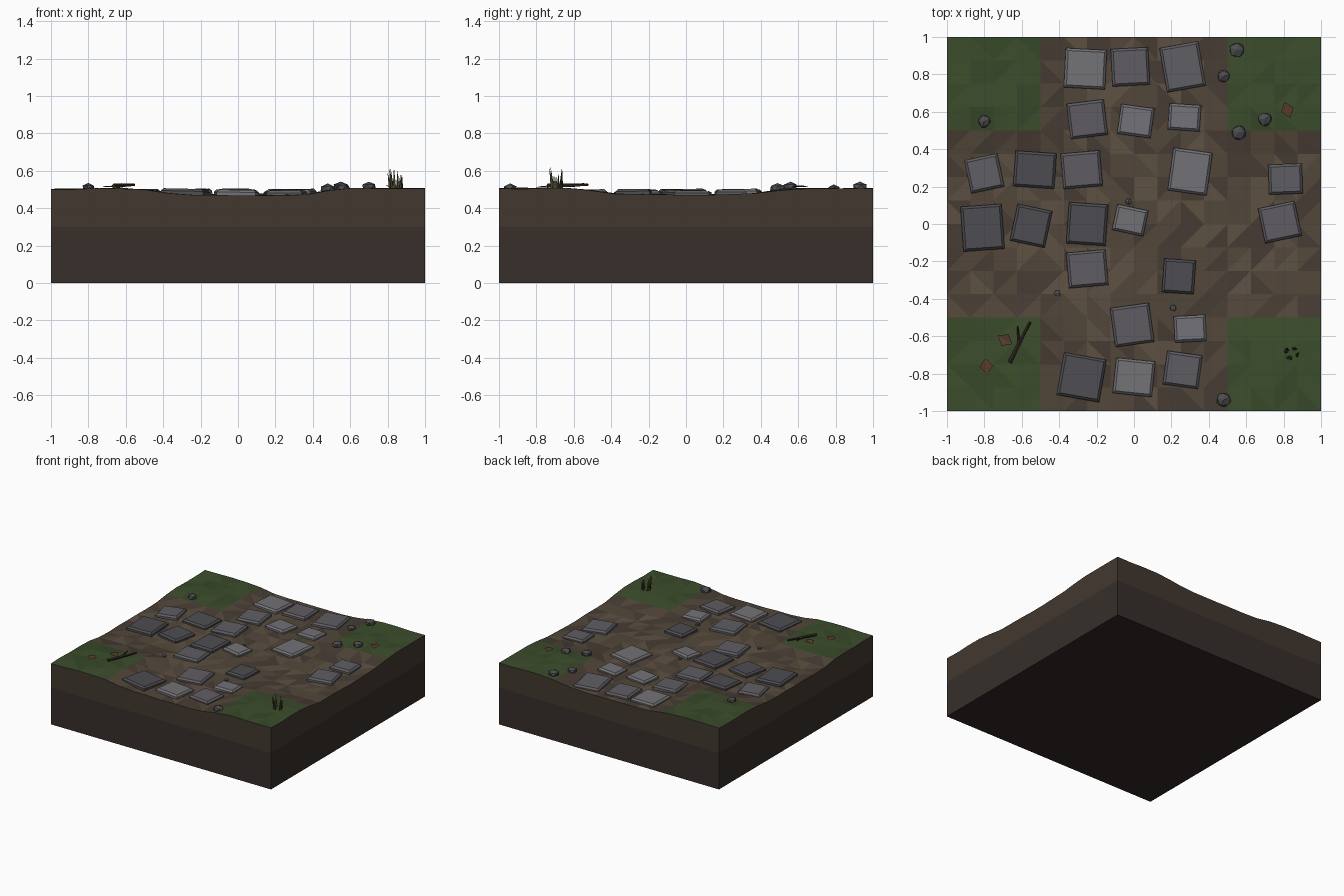
import bpy, bmesh, math, random
from mathutils import Matrix, Vector

if "Cube" in bpy.data.objects:
    bpy.data.objects.remove(bpy.data.objects["Cube"])

random.seed(7)


def mat(name, r, g, b):
    m = bpy.data.materials.new(name)
    m.diffuse_color = (r, g, b, 1)
    m.use_nodes = True
    m.node_tree.nodes["Principled BSDF"].inputs["Base Color"].default_value = m.diffuse_color
    return m


GRASS = [mat("grass_a", .045, .075, .025), mat("grass_b", .038, .065, .022)]
DIRT = [mat("dirt_dark", .062, .046, .033), mat("dirt_mid", .085, .062, .042),
        mat("dirt_light", .108, .08, .054)]
WALL = [mat("topsoil", .055, .040, .028), mat("subsoil", .038, .028, .023),
        mat("underside", .03, .022, .018)]
STONE = [mat("stone_dark", .075, .073, .083), mat("stone_mid", .115, .11, .125),
         mat("stone_light", .17, .17, .185)]
PEBBLE = mat("pebble", .075, .075, .082)
LEAF = mat("dry_leaf", .10, .045, .025)
TWIG = mat("twig_bark", .035, .024, .016)
BLADE = mat("dry_grass", .055, .055, .025)


def finish(bm, name, mats):
    me = bpy.data.meshes.new(name)
    bm.to_mesh(me)
    bm.free()
    for m in mats:
        me.materials.append(m)
    ob = bpy.data.objects.new(name, me)
    bpy.context.collection.objects.link(ob)
    return ob


def height(x, y):
    # crossing paths are sunk between four raised grass corners
    t = max(0, min(1, (min(abs(x), abs(y)) - .3) / .3))
    t = t * t * (3 - 2 * t)
    wave = .004 * math.sin(5 * x + 1) * math.cos(4 * y + .5)
    return .473 + .031 * t + wave


# ground block: uneven top, two soil bands, flat underside
bm = bmesh.new()
bmesh.ops.create_grid(bm, x_segments=16, y_segments=16, size=1)
for v in bm.verts:
    v.co.z = height(v.co.x, v.co.y) + random.uniform(-.003, .003)
for f in list(bm.faces):
    if random.random() < .5:
        bmesh.ops.connect_verts(bm, verts=[f.verts[0], f.verts[2]])
    else:
        bmesh.ops.connect_verts(bm, verts=[f.verts[1], f.verts[3]])
for f in bm.faces:
    c = f.calc_center_median()
    if abs(c.x) > .5 and abs(c.y) > .5:
        f.material_index = random.choice((0, 0, 0, 1))
    else:
        edge = max(0, min(abs(c.x), abs(c.y)) - .2)
        f.material_index = 2 + random.choice((0, 1, 1, 2) if edge < .15 else (0, 0, 1, 1))
edges = [e for e in bm.edges if e.is_boundary]
for z, index in ((.3, 5), (0, 6)):
    geom = bmesh.ops.extrude_edge_only(bm, edges=edges)["geom"]
    for g in geom:
        if isinstance(g, bmesh.types.BMVert):
            g.co.z = z
        elif isinstance(g, bmesh.types.BMFace):
            g.material_index = index
    edges = [g for g in geom if isinstance(g, bmesh.types.BMEdge) and g.is_boundary]
for f in bmesh.ops.contextual_create(bm, geom=edges)["faces"]:
    f.material_index = 7
bmesh.ops.recalc_face_normals(bm, faces=bm.faces[:])
finish(bm, "ground_block", GRASS + DIRT + WALL)

# paving stones: x, y, width, depth, turn in degrees
PAVERS = [
    (-.26, .83, .22, .21, -3), (-.02, .84, .20, .20, 3), (.26, .84, .21, .24, 10),
    (-.25, .56, .20, .19, 7), (.01, .55, .18, .16, -8), (.27, .57, .17, .14, -4),
    (-.80, .27, .18, .18, 12), (-.53, .29, .22, .19, -4), (-.28, .29, .21, .19, 5),
    (.30, .28, .21, .23, -8), (.81, .24, .18, .16, 2), (-.81, -.02, .22, .24, 4),
    (-.55, -.01, .19, .20, -12), (-.25, 0, .21, .22, -4), (-.02, .02, .17, .14, -12),
    (.78, .01, .20, .19, 12), (-.25, -.24, .21, .19, 5), (.24, -.28, .17, .18, -4),
    (-.01, -.54, .21, .21, 8), (.30, -.56, .17, .14, 3), (-.28, -.82, .23, .23, -10),
    (0, -.82, .21, .19, -6), (.26, -.78, .19, .18, -8)]
SHADES = "21112210121000210101202"[:16] + "1012021"
for i, (x, y, w, d, turn) in enumerate(PAVERS):
    bm = bmesh.new()
    bmesh.ops.create_cube(bm, size=1, matrix=Matrix.Diagonal((w, d, .04, 1)))
    top = [e for e in bm.edges if all(v.co.z > 0 for v in e.verts)]
    bmesh.ops.bevel(bm, geom=top, offset=.013, segments=1, affect='EDGES')
    ob = finish(bm, f"paving_stone_{i + 1}", [STONE[int(SHADES[i])]])
    ob.location = (x, y, height(x, y) + .007)
    ob.rotation_euler = (random.uniform(-.035, .035), random.uniform(-.035, .035),
                         math.radians(turn))

# pebbles
for i, (x, y, r) in enumerate([
        (.55, .93, .046), (.48, .79, .038), (.56, .49, .044), (.70, .56, .042),
        (-.80, .55, .038), (.48, -.94, .044), (-.03, .12, .019),
        (-.41, -.37, .019), (.21, -.45, .019)]):
    bm = bmesh.new()
    bmesh.ops.create_icosphere(bm, subdivisions=1, radius=r)
    for v in bm.verts:
        v.co *= random.uniform(.88, 1.08)
        v.co.z *= .6
    ob = finish(bm, f"pebble_{i + 1}", [PEBBLE])
    ob.location = (x, y, height(x, y) + r * .25)
    ob.rotation_euler.z = random.uniform(0, 6)

# fallen leaves: folded diamonds
for i, (x, y, turn) in enumerate([(.82, .61, 20), (-.69, -.62, 60), (-.79, -.76, 5)]):
    bm = bmesh.new()
    a, b, c, d = [bm.verts.new(p) for p in
                  ((0, -.045, 0), (.036, 0, .008), (0, .045, 0), (-.036, 0, .008))]
    bm.faces.new((a, b, c))
    bm.faces.new((a, c, d))
    ob = finish(bm, f"fallen_leaf_{i + 1}", [LEAF])
    ob.location = (x, y, height(x, y) + .007)
    ob.rotation_euler.z = math.radians(turn)


def stick(bm, start, end, r1, r2, sides):
    a, b = Vector(start), Vector(end)
    turn = (b - a).to_track_quat('Z', 'Y').to_matrix().to_4x4()
    bmesh.ops.create_cone(bm, cap_ends=True, segments=sides, radius1=r1, radius2=r2,
                          depth=(b - a).length, matrix=Matrix.Translation((a + b) / 2) @ turn)


# forked twig
bm = bmesh.new()
stick(bm, (-.665, -.74, .519), (-.555, -.525, .525), .012, .007, 5)
stick(bm, (-.615, -.64, .521), (-.622, -.545, .53), .008, .004, 5)
finish(bm, "twig", [TWIG])

# dry grass tuft: thin leaning blades
bm = bmesh.new()
for i in range(8):
    a = i * math.tau / 8 + random.uniform(-.25, .25)
    dx, dy = math.cos(a), math.sin(a)
    lean = random.uniform(.035, .055)
    stick(bm, (.845 + .03 * dx, -.69 + .025 * dy, .495),
          (.845 + lean * dx, -.69 + lean * .8 * dy, random.uniform(.57, .625)),
          .012, .0, 3)
finish(bm, "grass_tuft", [BLADE])
